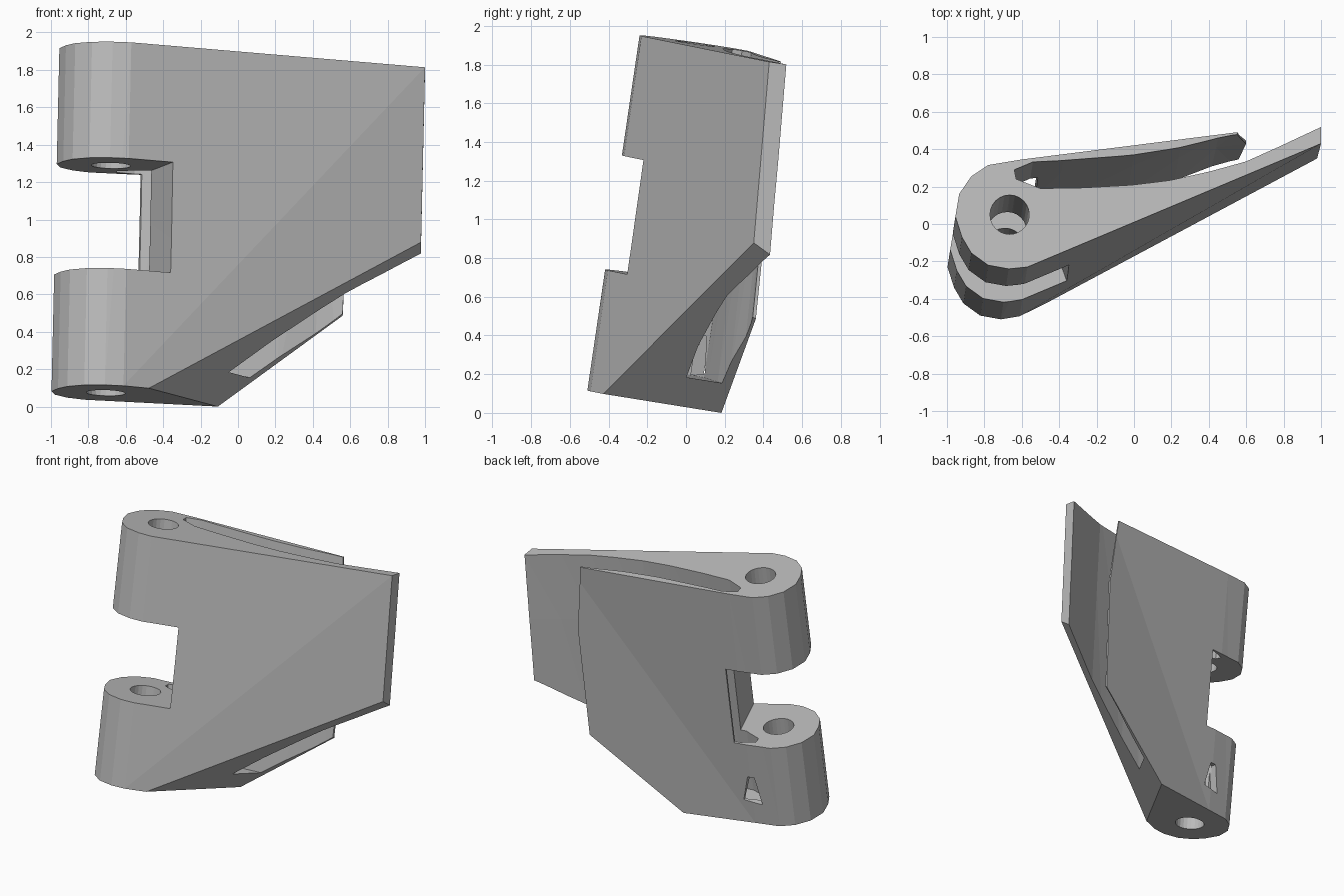
import bpy, bmesh, math
from mathutils import Vector

if "Cube" in bpy.data.objects:
    bpy.data.objects.remove(bpy.data.objects["Cube"], do_unlink=True)

LEAN_X, LEAN_Y, TOP = 0.023, 0.147, 1.90   # lean of the hinge axis
TWIST = 0.0365                             # panels swing back towards the bottom
HEIGHT = 1.835
PIN = Vector((-0.665, 0.05))

grey = bpy.data.materials.new("plain grey")
grey.use_nodes = True
grey.diffuse_color = (0.5, 0.5, 0.5, 1)
grey.node_tree.nodes["Principled BSDF"].inputs["Base Color"].default_value = (0.5, 0.5, 0.5, 1)


def lean(x, y, w):
    """Place a point of the upright bracket (w = depth under the top) in the leaning frame."""
    y -= w * TWIST * max(0, x - PIN.x)
    return (x + LEAN_X * w, y + LEAN_Y * w, TOP - LEAN_X * x - LEAN_Y * y + w)


def loft(name, rings):
    """Solid through stacked rings of (x, y, w) points."""
    bm = bmesh.new()
    rows = [[bm.verts.new(lean(*p)) for p in ring] for ring in rings]
    for a, b in zip(rows, rows[1:]):
        for i in range(len(a)):
            j = (i + 1) % len(a)
            bm.faces.new((a[i], a[j], b[j], b[i]))
    bm.faces.new(rows[0])
    bm.faces.new(rows[-1])
    bmesh.ops.triangulate(bm, faces=bm.faces[:])
    bmesh.ops.recalc_face_normals(bm, faces=bm.faces[:])
    mesh = bpy.data.meshes.new(name)
    bm.to_mesh(mesh)
    bm.free()
    mesh.materials.append(grey)
    obj = bpy.data.objects.new(name, mesh)
    bpy.context.collection.objects.link(obj)
    return obj


def prism(name, outline, *depths):
    return loft(name, [[(x, y, w) for x, y in outline] for w in depths])


def cut(target, cutter):
    cutter.hide_render = True
    mod = target.modifiers.new("cut", "BOOLEAN")
    mod.operation, mod.solver, mod.object = "DIFFERENCE", "EXACT", cutter
    bpy.context.view_layer.objects.active = target
    bpy.ops.object.modifier_apply(modifier=mod.name)
    bpy.data.objects.remove(cutter, do_unlink=True)


# Wedge outline: rounded barrel end, straight front panel, straight rear fin
barrel = [(-0.57, -0.23), (-0.67, -0.24), (-0.78, -0.22), (-0.87, -0.155), (-0.92, -0.07),
          (-0.955, 0.04), (-0.935, 0.16), (-0.87, 0.255), (-0.78, 0.315), (-0.6, 0.345)]
bracket = prism("hinge_bracket", barrel + [(0.65, 0.503), (1, 0.52), (1, 0.43)], 0, -HEIGHT)

# Curved slot between the front panel and the rear fin, with a kinked fin end
fin_side = [(-0.64, 0.29), (-0.54, 0.332), (-0.38, 0.34), (0, 0.37), (0.25, 0.41), (0.45, 0.46)]
panel_side = [(1.04, 0.538), (0.8, 0.425), (0.6, 0.335), (0.42, 0.285), (0.2, 0.235),
              (0, 0.21), (-0.25, 0.195), (-0.5, 0.19), (-0.63, 0.24)]
rings = []
for w, tip in ((0.1, 0.54), (-0.5, 0.61), (-1.68, 0.58)):
    ring = fin_side + [(tip, 0.478), (tip + 0.01, 0.65), (1.15, 0.75)] + panel_side
    rings.append([(x, y, w) for x, y in ring])
cut(bracket, loft("slot_cutter", rings))

# Gap between the two barrels
cut(bracket, prism("gap_cutter", [(-1.5, -0.6), (-0.17, -0.6), (-0.70, 0.9), (-1.5, 0.9)], -0.62, -1.21))

# Pin hole through both barrels
circle = [(PIN.x + 0.105 * math.cos(a), PIN.y + 0.105 * math.sin(a))
          for a in (i * math.tau / 24 for i in range(24))]
cut(bracket, prism("pin_cutter", circle, 0.1, -2))

# Small window in the back of the lower barrel
window = [(-0.67, -1.68), (-0.53, -1.66), (-0.58, -1.47), (-0.63, -1.47)]
cut(bracket, loft("window_cutter", [[(x, y, w) for x, w in window] for y in (0.27, 0.5)]))

# Slanted underside
a, b, c = Vector((-0.5, -0.46, 0.1)), Vector((0.98, 0.35, 0.88)), Vector((-0.12, 0.16, 0.005))
normal = (b - a).cross(c - a).normalized()
bm = bmesh.new()
bm.from_mesh(bracket.data)
cutting = bmesh.ops.bisect_plane(bm, geom=bm.verts[:] + bm.edges[:] + bm.faces[:],
                                 plane_co=a, plane_no=normal, clear_inner=True)
rim = [e for e in cutting["geom_cut"] if isinstance(e, bmesh.types.BMEdge)]
bmesh.ops.triangle_fill(bm, edges=rim, use_beauty=True, normal=-normal)
bmesh.ops.recalc_face_normals(bm, faces=bm.faces[:])
bm.to_mesh(bracket.data)
bm.free()
